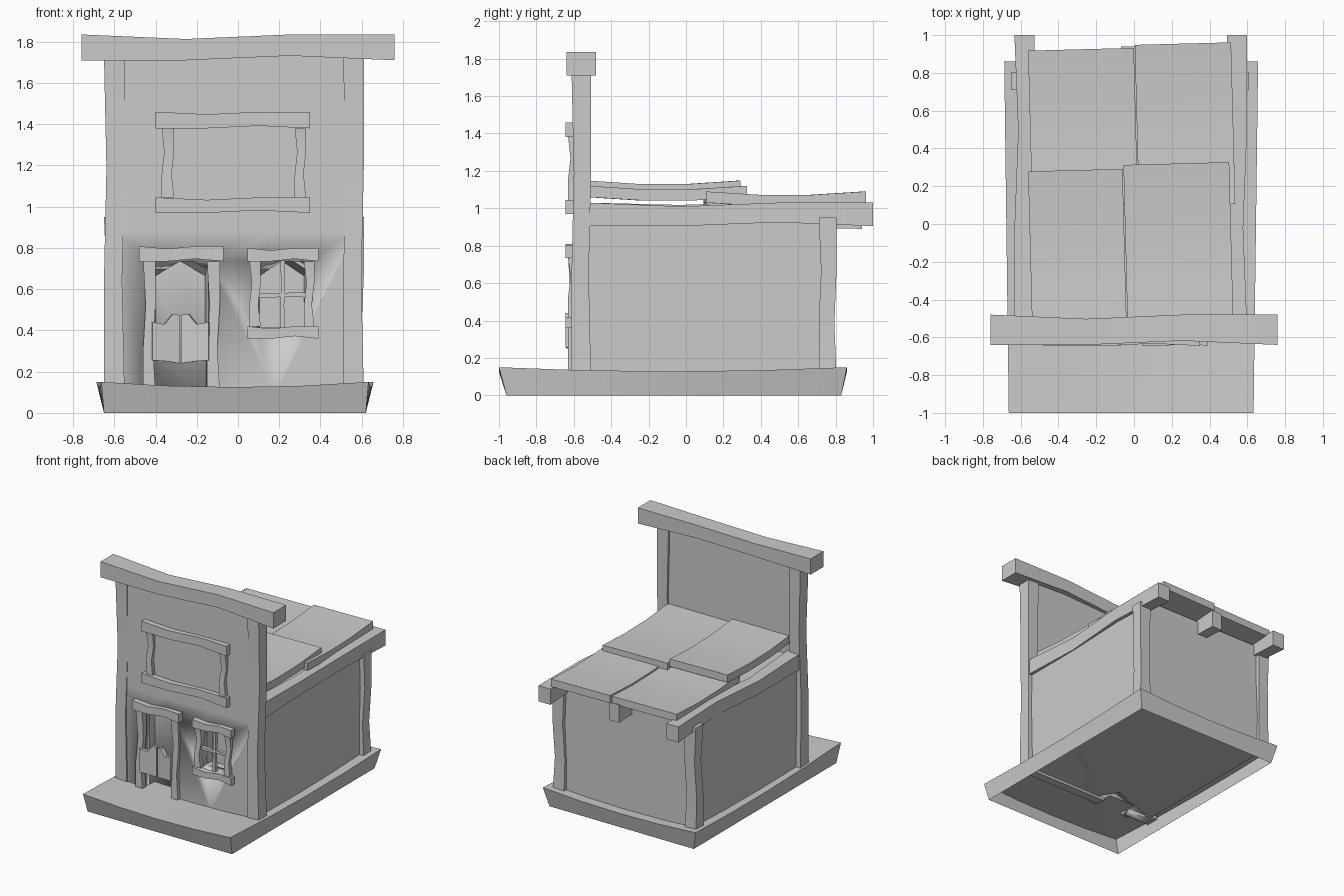
import bpy, bmesh, math
from mathutils import Vector

if "Cube" in bpy.data.objects:
    bpy.data.objects.remove(bpy.data.objects["Cube"])


def finish(name, bm, loc=(0, 0, 0)):
    bmesh.ops.recalc_face_normals(bm, faces=bm.faces)
    me = bpy.data.meshes.new(name)
    bm.to_mesh(me)
    bm.free()
    ob = bpy.data.objects.new(name, me)
    ob.location = loc
    bpy.context.collection.objects.link(ob)
    bpy.ops.object.select_all(action='DESELECT')
    ob.select_set(True)
    bpy.context.view_layer.objects.active = ob
    bpy.ops.object.shade_smooth_by_angle(angle=math.radians(30))
    return ob


def loft(bm, rings, cap=True):
    vs = [[bm.verts.new(p) for p in r] for r in rings]
    n = len(vs[0])
    for a, b in zip(vs, vs[1:]):
        for i in range(n):
            bm.faces.new((a[i], a[(i + 1) % n], b[(i + 1) % n], b[i]))
    if cap:
        bm.faces.new(vs[0])
        bm.faces.new(vs[-1])


# crooked plank: the high sides dip at one third, the low sides at two thirds
def beam(name, lo, hi, p=0.012, bend=0.0, axis=None):
    lo, hi = Vector(lo), Vector(hi)
    c, h = (lo + hi) / 2, (hi - lo) / 2
    a = max(range(3), key=lambda i: h[i]) if axis is None else axis
    u, w = [i for i in range(3) if i != a]
    rings = []
    for k in range(4):
        d_hi, d_lo = (p if k == 1 else 0), (p if k == 2 else 0)
        ring = []
        for su, sw in ((-1, -1), (1, -1), (1, 1), (-1, 1)):
            v = Vector()
            v[a] = h[a] * (k / 1.5 - 1)
            for i, s in ((u, su), (w, sw)):
                v[i] = h[i] - d_hi if s > 0 else -h[i] + d_lo
            v.z += bend if k in (1, 2) else 0
            ring.append(v)
        rings.append(ring)
    bm = bmesh.new()
    loft(bm, rings)
    return finish(name, bm, c)


def cut(ob, cutters):
    for c in cutters:
        m = ob.modifiers.new("opening", 'BOOLEAN')
        m.operation, m.solver, m.object = 'DIFFERENCE', 'EXACT', c
        bpy.context.view_layer.objects.active = ob
        bpy.ops.object.modifier_apply(modifier=m.name)


# porch base: flared shell, open underneath, dished top
bm = bmesh.new()
bmesh.ops.create_grid(bm, x_segments=4, y_segments=4, size=1)
rim = [e for e in bm.edges if e.is_boundary]
low = bmesh.ops.extrude_edge_only(bm, edges=rim)["geom"]
low = {v for v in low if isinstance(v, bmesh.types.BMVert)}
for v in bm.verts:
    u, w = v.co.x, v.co.y
    if v in low:
        v.co = (-0.015 + 0.635 * u, -0.065 + 0.895 * w, 0)
    else:
        v.co = (-0.015 + (0.66 + 0.012 * w) * u, -0.07 + 0.93 * w,
                0.103 + 0.025 * u * u + 0.022 * w * w)
finish("porch_base", bm)


# peaked, tapering recess cutters for door and window
def recess(name, x0, x1, z0, z1):
    def ring(y, i, drop):
        return [(x0 + i, y, z0), (x1 - i, y, z0), (x1 - i, y, z1 - drop),
                ((x0 + x1) / 2, y, z1), (x0 + i, y, z1 - drop)]
    bm = bmesh.new()
    loft(bm, [ring(-0.7, 0, 0), ring(-0.6, 0, 0), ring(-0.47, 0.015, 0.07)])
    ob = finish(name, bm)
    ob.hide_render = True
    return ob


cutters = [recess("door_cutter", -0.415, -0.145, 0.05, 0.735),
           recess("window_cutter", 0.09, 0.335, 0.415, 0.735)]

# walls
body = beam("rear_body", (-0.61, -0.53, 0.11), (0.57, 0.775, 1.0), 0)
lower = beam("lower_front_wall", (-0.61, -0.6, 0.09), (0.57, -0.53, 0.88), 0)
cut(body, cutters)
cut(lower, cutters)
for c in cutters:
    bpy.data.objects.remove(c)
beam("upper_front_wall", (-0.61, -0.6, 0.88), (0.57, -0.525, 1.74), 0)
beam("front_cap_beam", (-0.76, -0.64, 1.71), (0.76, -0.48, 1.835), 0.022)

# corner posts and roof side beams
for side, x in (("left", -0.6), ("right", 0.56)):
    beam(side + "_front_post", (x - 0.05, -0.612, 0.1), (x + 0.05, -0.508, 1.73))
    beam(side + "_back_post", (x - 0.05, 0.71, 0.1), (x + 0.05, 0.805, 0.95))
    xb = x + (0.02 if side == "left" else -0.015)
    beam(side + "_roof_beam", (xb - 0.053, -0.53, 0.905), (xb + 0.053, 1.0, 1.03), 0.02)
beam("centre_roof_beam", (-0.07, -0.53, 0.89), (0.02, 0.94, 1.03))

# four sagging roof panels, the front pair overlapping the back pair
for name, x0, x1, y0, y1, z in (
        ("back_left", -0.55, 0.01, 0.1, 0.925, 1.08),
        ("back_right", 0.015, 0.525, 0.1, 0.955, 1.09),
        ("front_left", -0.55, -0.05, -0.53, 0.285, 1.148),
        ("front_right", -0.045, 0.515, -0.53, 0.32, 1.12)):
    ob = beam(name + "_roof_panel", (x0, y0, z - 0.06), (x1, y1, z), 0, -0.018, 1)
    ob.rotation_euler.z = math.radians(1.5)


# trim around sign, door and window
def trim(name, x0, x1, zs, posts, sill=True):
    z0, z1, z2, z3 = zs
    beam(name + "_lintel", (x0, -0.645, z2), (x1, -0.58, z3))
    if sill:
        beam(name + "_sill", (x0, -0.645, z0), (x1, -0.58, z1))
    for tag, (a, b) in zip(("left", "right"), posts):
        beam(f"{name}_{tag}_jamb", (a, -0.63, z1), (b, -0.58, z2))


trim("sign", -0.4, 0.35, (0.97, 1.045, 1.38, 1.46), ((-0.37, -0.31), (0.275, 0.33)))
trim("door", -0.48, -0.07, (0.1, 0.1, 0.735, 0.808), ((-0.46, -0.4), (-0.15, -0.088)), False)
trim("window", 0.045, 0.39, (0.36, 0.42, 0.735, 0.8), ((0.055, 0.11), (0.32, 0.37)))
beam("window_vertical_bar", (0.205, -0.61, 0.41), (0.228, -0.58, 0.74), 0.004)
beam("window_horizontal_bar", (0.1, -0.61, 0.56), (0.33, -0.58, 0.583), 0.004)

# pair of swinging half doors
shape = [(0, 0.255), (0.07, 0.25), (0.135, 0.24), (0.135, 0.475),
         (0.1, 0.48), (0.06, 0.43), (0, 0.44)]
for side, s, hx in (("left", 1, -0.417), ("right", -1, -0.14)):
    bm = bmesh.new()
    loft(bm, [[(s * x, y, z) for x, z in shape] for y in (-0.014, 0.014)])
    door = finish(side + "_swing_door", bm, (hx, -0.63, 0))
    door.rotation_euler.z = s * math.radians(10)
